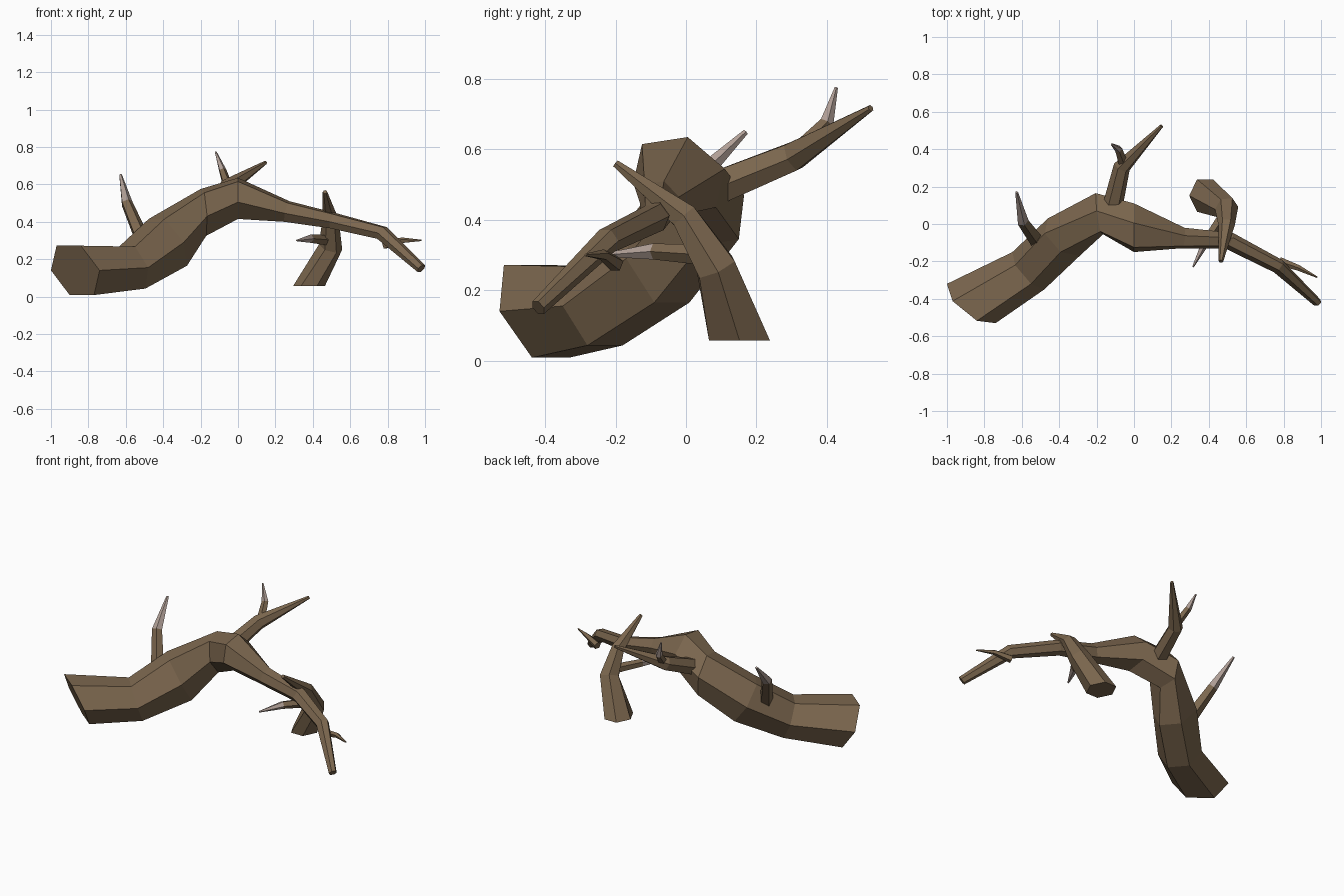
import bpy
import bmesh
import math
from mathutils import Vector as V

if "Cube" in bpy.data.objects:
    bpy.data.objects.remove(bpy.data.objects["Cube"])


def material(name, rgb):
    m = bpy.data.materials.new(name)
    m.diffuse_color = (*rgb, 1)
    m.use_nodes = True
    m.node_tree.nodes["Principled BSDF"].inputs["Base Color"].default_value = m.diffuse_color
    return m


BARK = material("brown bark", (0.20, 0.135, 0.077))
PALE = material("pale bare wood", (0.44, 0.35, 0.31))


def loft(name, rings, pale_last=False):
    """Skin matching rings into a faceted limb; the last span may be bare wood."""
    bm = bmesh.new()
    loops = [[bm.verts.new(p) for p in r] for r in rings]
    n = len(loops[0])
    for i, (a, b) in enumerate(zip(loops, loops[1:])):
        for k in range(n):
            f = bm.faces.new((a[k], a[(k + 1) % n], b[(k + 1) % n], b[k]))
            f.material_index = int(pale_last and i == len(loops) - 2)
    bm.faces.new(loops[0][::-1])
    bm.faces.new(loops[-1]).material_index = int(pale_last)
    bmesh.ops.recalc_face_normals(bm, faces=bm.faces)
    me = bpy.data.meshes.new(name)
    bm.to_mesh(me)
    bm.free()
    me.materials.append(BARK)
    me.materials.append(PALE)
    ob = bpy.data.objects.new(name, me)
    bpy.context.collection.objects.link(ob)
    return ob


def hexagon(c, side, up):
    """Sheared hexagon: two side corners, two top corners, two bottom corners."""
    c, s, u = V(c), V(side), V(up)
    return [c + s, c + s / 2 + u, c - s / 2 + u, c - s, c - s / 2 - u, c + s / 2 - u]


def limb(name, path, radii, sides=6, pale=False, first_ring=None):
    """Round limb whose rings follow the bends of the path."""
    pts = [V(p) for p in path]
    rings = []
    ref = V((1, 0, 0)) if abs((pts[-1] - pts[0]).normalized().x) < 0.7 else V((0, 0, 1))
    for i, (p, r) in enumerate(zip(pts, radii)):
        d = V((0, 0, 0))
        if i:
            d += (p - pts[i - 1]).normalized()
        if i < len(pts) - 1:
            d += (pts[i + 1] - p).normalized()
        d.normalize()
        a = (ref - d * ref.dot(d)).normalized()
        b = d.cross(a)
        rings.append([p + r * (a * math.cos(t) + b * math.sin(t))
                      for t in (2 * math.pi * k / sides for k in range(sides))])
    if first_ring:
        rings[0] = first_ring
    return loft(name, rings, pale)


# Main trunk, from the thick cut end over the elbow to the thin end
trunk = [
    ((-0.87, -0.425, 0.14), (0.13, -0.105, 0), (-0.035, -0.04, 0.132)),
    ((-0.565, -0.25, 0.155), (0.085, -0.10, 0), (-0.028, -0.02, 0.112)),
    ((-0.375, -0.07, 0.29), (0.085, -0.10, 0), (-0.06, -0.03, 0.125)),
    ((-0.185, 0.055, 0.45), (0.02, -0.11, -0.02), (-0.005, -0.04, 0.115)),
    ((0, -0.02, 0.525), (0, -0.13, -0.02), (0, -0.04, 0.10)),
    ((0.26, -0.075, 0.455), (-0.01, -0.055, -0.01), (0.01, -0.015, 0.05)),
    ((0.51, -0.09, 0.405), (-0.02, -0.042, -0.005), (0.01, -0.005, 0.037)),
    ((0.77, -0.225, 0.34), (-0.022, -0.033, 0), (0.015, -0.005, 0.031)),
    ((0.98, -0.42, 0.15), (-0.017, -0.016, 0), (0.012, -0.008, 0.018)),
]
loft("trunk", [hexagon(*r) for r in trunk])

# Branch reaching backwards, with its bare spur
limb("back_branch", [(-0.125, 0.05, 0.475), (-0.065, 0.305, 0.58), (0.148, 0.525, 0.717)],
     (0.056, 0.046, 0.010))
limb("back_spur", [(-0.06, 0.33, 0.605), (-0.083, 0.40, 0.675), (-0.12, 0.427, 0.775)],
     (0.026, 0.021, 0.005), 5, True)

# Upright twig on the thick end
limb("upright_twig", [(-0.51, -0.10, 0.30), (-0.595, 0.015, 0.50), (-0.628, 0.17, 0.65)],
     (0.042, 0.032, 0.008), 5, True)

# Branch that bends down to the ground, cut flat at its foot
foot = [V((0.38 + 0.085 * math.cos(t), 0.152 + 0.1 * math.sin(t), 0.057))
        for t in (-2 * math.pi * k / 6 for k in range(6))]
limb("ground_branch",
     [(0.38, 0.152, 0.057), (0.495, 0.085, 0.265), (0.495, -0.005, 0.41), (0.465, -0.20, 0.56)],
     (0.09, 0.064, 0.044, 0.012), first_ring=[foot[-k % 6] for k in range(6)])
limb("ground_branch_twig", [(0.48, 0.05, 0.30), (0.385, -0.09, 0.31), (0.315, -0.23, 0.30)],
     (0.030, 0.024, 0.005), 5, True)

# Small twig near the thin end
limb("end_twig", [(0.78, -0.20, 0.275), (0.88, -0.235, 0.30), (0.98, -0.285, 0.30)],
     (0.024, 0.016, 0.004), 5)
